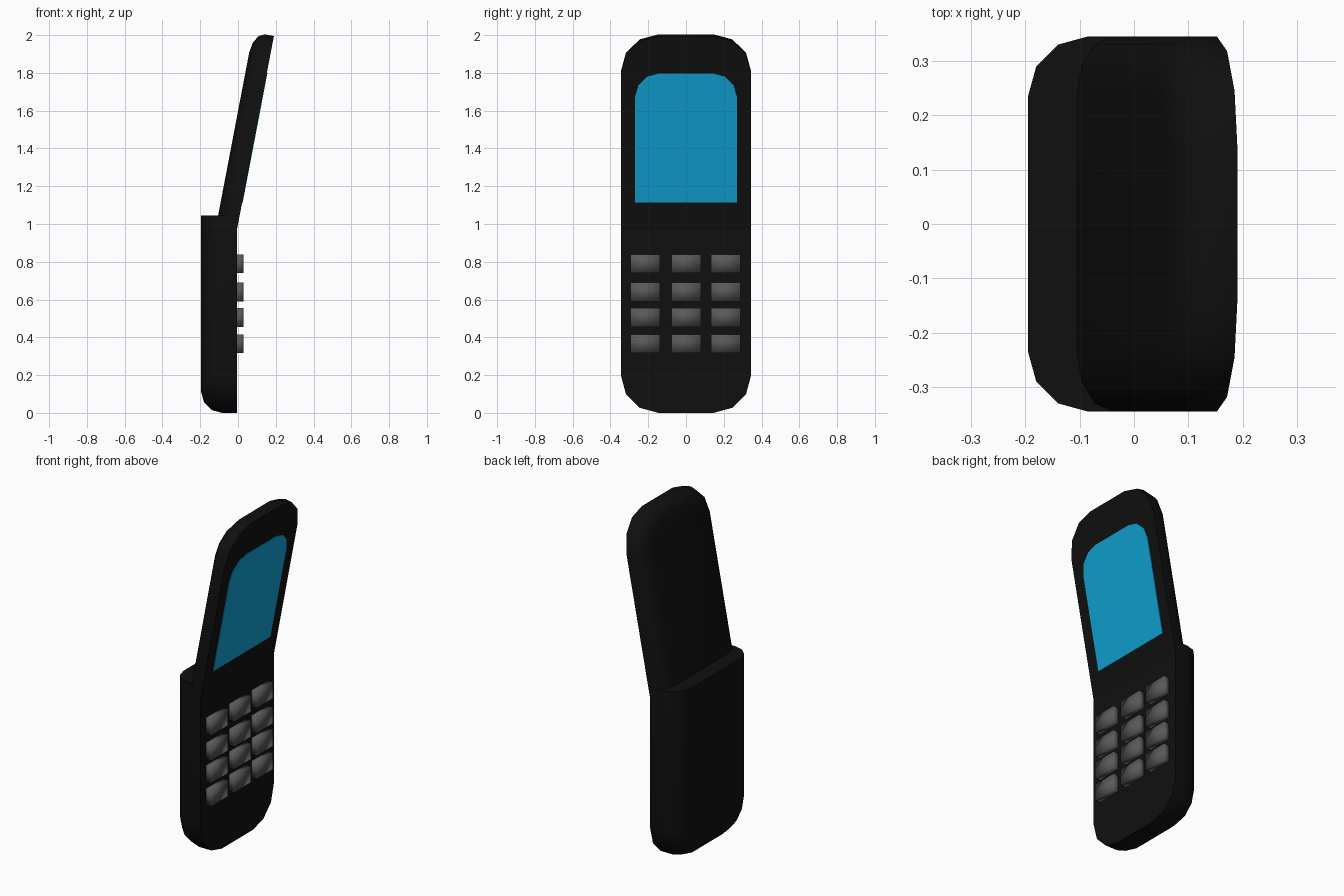
import bpy, bmesh
from math import sin, cos, pi, radians
from mathutils import Vector

if "Cube" in bpy.data.objects:
    bpy.data.objects.remove(bpy.data.objects["Cube"])

WIDTH, LENGTH, RADIUS = 0.345, 1.045, 0.2
TILT = radians(10.8)


def material(name, rgb):
    m = bpy.data.materials.new(name)
    m.diffuse_color = (*rgb, 1)
    m.use_nodes = True
    m.node_tree.nodes["Principled BSDF"].inputs["Base Color"].default_value = m.diffuse_color
    return m


black = material("black_plastic", (0.005, 0.005, 0.005))
grey = material("key_grey", (0.1, 0.1, 0.1))
blue = material("screen_blue", (0.005, 0.36, 0.65))


def outline(half, start, end, radius):
    """Panel outline with one rounded end (at start) and one square end."""
    side = [(half, end)]
    for i in range(4):
        a = i * pi / 6
        side.append((half - radius + radius * cos(a), start + radius - radius * sin(a)))
    return side + [(-y, s) for y, s in reversed(side)]


def loft(name, rings, mat, angle=30):
    """Skin a stack of rings and cap both ends."""
    bm = bmesh.new()
    loops = [[bm.verts.new(p) for p in ring] for ring in rings]
    n = len(loops[0])
    for a, b in zip(loops, loops[1:]):
        for i in range(n):
            j = (i + 1) % n
            bm.faces.new((a[i], a[j], b[j], b[i]))
    bm.faces.new(loops[0])
    bm.faces.new(loops[-1])
    bmesh.ops.recalc_face_normals(bm, faces=bm.faces)
    mesh = bpy.data.meshes.new(name)
    bm.to_mesh(mesh)
    bm.free()
    ob = bpy.data.objects.new(name, mesh)
    bpy.context.collection.objects.link(ob)
    mesh.materials.append(mat)
    bpy.context.view_layer.objects.active = ob
    ob.select_set(True)
    bpy.ops.object.shade_smooth_by_angle(angle=radians(angle))
    ob.select_set(False)
    return ob


def place(points, origin, along, back, depth):
    return [origin + along * s + Vector((0, y, 0)) + back * depth for y, s in points]


def shell(name, origin, along, back, thick):
    """Half phone body: flat front, rounded back edge."""
    steps = [(0, 0), (0.42, 0), (0.71, 0.015), (0.92, 0.055), (1, 0.11)]
    rings = [place(outline(WIDTH - i, i, LENGTH, RADIUS - i), origin, along, back, thick * t)
             for t, i in steps]
    return loft(name, rings, black, 35)


# lower body
shell("keypad_body", Vector((-0.005, 0, 0)), Vector((0, 0, 1)), Vector((-1, 0, 0)), 0.19)

# tilted lid, measured from its rounded top end downwards
lid_top = Vector((0.19, 0, 1.995))
down = Vector((-sin(TILT), 0, -cos(TILT)))
rear = Vector((-cos(TILT), 0, sin(TILT)))
shell("lid", lid_top, down, rear, 0.112)

# display on the lid
glass = outline(0.27, 0.2, 0.897, 0.13)
loft("screen", [place(glass, lid_top, down, rear, d) for d in (0.004, -0.003)], blue)

# keypad
for row, z in enumerate((0.79, 0.64, 0.505, 0.367)):
    for col, y in enumerate((-0.215, 0.001, 0.211)):
        rings = [[(x, y + dy, z + dz) for dy, dz in
                  ((-0.078, -0.049), (0.078, -0.049), (0.078, 0.049), (-0.078, 0.049))]
                 for x in (-0.012, 0.03)]
        loft(f"key_{row}_{col}", rings, grey, 120)
